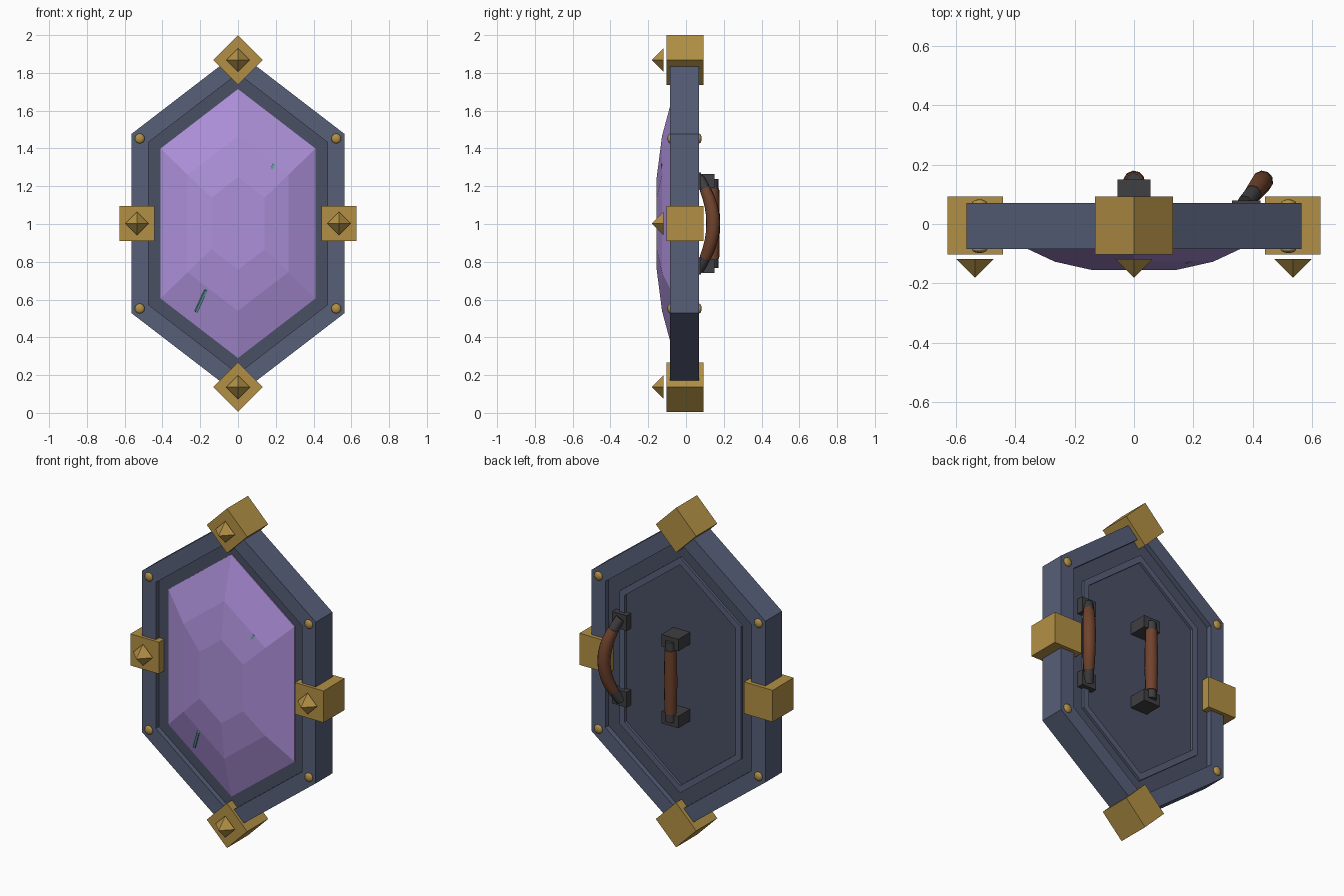
import bpy, bmesh, math
from mathutils import Vector, Matrix

if "Cube" in bpy.data.objects:
    bpy.data.objects.remove(bpy.data.objects["Cube"])

CZ = 1.0025  # height of the shield centre


def mat(name, rgb):
    m = bpy.data.materials.new(name)
    m.diffuse_color = (*rgb, 1)
    m.use_nodes = True
    m.node_tree.nodes["Principled BSDF"].inputs["Base Color"].default_value = m.diffuse_color
    return m


STEEL = mat("steel_blue", (0.095, 0.115, 0.19))
PLATE = mat("dark_plate", (0.068, 0.08, 0.13))
GOLD = mat("gold", (0.45, 0.28, 0.06))
GEM = mat("violet_gem", (0.42, 0.28, 0.70))
TEAL = mat("teal_shard", (0.12, 0.42, 0.38))
LEATHER = mat("brown_grip", (0.16, 0.055, 0.026))
IRON = mat("iron", (0.05, 0.05, 0.055))


def finish(name, bm, m, smooth=False):
    bmesh.ops.recalc_face_normals(bm, faces=bm.faces)
    me = bpy.data.meshes.new(name)
    bm.to_mesh(me)
    bm.free()
    me.materials.append(m)
    if smooth:
        for p in me.polygons:
            p.use_smooth = True
    ob = bpy.data.objects.new(name, me)
    bpy.context.collection.objects.link(ob)
    return ob


def hex_loop(w, y):
    """Tall hexagon of half width w, kept parallel to the rim."""
    apex = 0.9075 - 1.262 * (0.565 - w)
    c = apex - 0.768 * w
    return [(x, y, CZ + z) for x, z in
            ((0, apex), (w, c), (w, -c), (0, -apex), (-w, -c), (-w, c))]


def scaled_loop(w, y, s):
    return [(x * s, y, CZ + (z - CZ) * s) for x, _, z in hex_loop(w, y)]


def loft(name, loops, m, ring=False):
    bm = bmesh.new()
    vs = [[bm.verts.new(p) for p in lp] for lp in loops]
    pairs = list(zip(vs, vs[1:]))
    if ring:
        pairs.append((vs[-1], vs[0]))
    for a, b in pairs:
        for i in range(6):
            j = (i + 1) % 6
            bm.faces.new((a[i], a[j], b[j], b[i]))
    if not ring:
        bm.faces.new(vs[0])
        bm.faces.new(vs[-1])
    return finish(name, bm, m)


def box(name, loc, size, m, rot_y=0):
    bm = bmesh.new()
    bmesh.ops.create_cube(bm, size=1)
    bm.transform(Matrix.Translation(loc) @ Matrix.Rotation(rot_y, 4, 'Y')
                 @ Matrix.Diagonal((*size, 1)))
    return finish(name, bm, m)


def tube(name, pts, radii, m, sides=10):
    """Sweep a round section along a path lying in a plane containing z."""
    pts = [Vector(p) for p in pts]
    bm = bmesh.new()
    rings = []
    for i, p in enumerate(pts):
        t = (pts[min(i + 1, len(pts) - 1)] - pts[max(i - 1, 0)]).normalized()
        u = t.cross(Vector((0.86, -0.51, 0))).normalized()
        v = t.cross(u)
        rings.append([bm.verts.new(p + radii[i] * (u * math.cos(a) + v * math.sin(a)))
                      for a in (2 * math.pi * k / sides for k in range(sides))])
    for a, b in zip(rings, rings[1:]):
        for k in range(sides):
            j = (k + 1) % sides
            bm.faces.new((a[k], a[j], b[j], b[k]))
    bm.faces.new(rings[0])
    bm.faces.new(rings[-1])
    ob = finish(name, bm, m)
    bpy.context.view_layer.objects.active = ob
    ob.select_set(True)
    bpy.ops.object.shade_smooth_by_angle(angle=math.radians(40))
    ob.select_set(False)
    return ob


# Body: outer rim, backing plate and raised rear border
loft("outer_rim", [hex_loop(0.565, -0.085), hex_loop(0.565, 0.07),
                   hex_loop(0.475, 0.07), hex_loop(0.475, -0.085)], STEEL, ring=True)
loft("backing_plate", [hex_loop(0.48, -0.055), hex_loop(0.48, 0.04)], PLATE)
loft("rear_border", [hex_loop(0.395, 0.035), hex_loop(0.395, 0.055),
                     hex_loop(0.36, 0.055), hex_loop(0.36, 0.035)], STEEL, ring=True)

# Faceted gem
loft("gem", [hex_loop(0.41, -0.05), hex_loop(0.41, -0.06),
             scaled_loop(0.41, -0.127, 0.65), scaled_loop(0.41, -0.155, 0.31 / 0.9)], GEM)

# Teal shards poking out of the gem
for name, a, b, r in (("lower_shard", (-0.222, -0.088, 0.535), (-0.17, -0.124, 0.65), 0.010),
                      ("upper_shard", (0.178, -0.127, 1.29), (0.19, -0.124, 1.318), 0.008)):
    tube(name, [a, b], [r, r], TEAL, sides=4)

# Gold corner blocks with pyramid studs
for name, x, z, rot in (("top_block", 0, 0.866, math.pi / 4),
                        ("bottom_block", 0, -0.866, math.pi / 4),
                        ("left_block", -0.535, 0, 0), ("right_block", 0.535, 0, 0)):
    box(name, (x, -0.005, CZ + z), (0.186, 0.195, 0.186), GOLD, rot)
    bm = bmesh.new()
    base = [bm.verts.new((x + dx, -0.118, CZ + z + dz)) for dx, dz in
            ((0.063, 0), (0, 0.063), (-0.063, 0), (0, -0.063))]
    tip = bm.verts.new((x, -0.181, CZ + z))
    bm.faces.new(base)
    for i in range(4):
        bm.faces.new((base[i], base[(i + 1) % 4], tip))
    finish(name.replace("block", "stud"), bm, GOLD)

# Rivets on both sides of the rim
for sx in (-1, 1):
    for sz in (-1, 1):
        for side, y in (("front", -0.085), ("back", 0.07)):
            bm = bmesh.new()
            bmesh.ops.create_uvsphere(bm, u_segments=12, v_segments=8, radius=0.026)
            bm.transform(Matrix.Translation((sx * 0.52, y, CZ + sz * 0.45))
                         @ Matrix.Diagonal((1, 0.5, 1, 1)))
            finish("rivet_" + side, bm, GOLD, smooth=True)

# Straight centre handle
for s in (-1, 1):
    box("handle_mount", (0, 0.093, CZ + s * 0.226), (0.11, 0.114, 0.07), IRON)
tube("handle_rod", [(0, 0.143, CZ - 0.235), (0, 0.143, CZ + 0.235)], [0.028] * 2, IRON)
tube("handle_grip", [(0, 0.143, CZ + z) for z in (-0.185, 0, 0.185)],
     [0.033, 0.037, 0.033], LEATHER)

# Curved side handle leaning outwards


def arc(z):
    k = 1 - (z / 0.24) ** 2
    return (0.375 + 0.058 * k, 0.07 + 0.074 * k, CZ + z)


for s in (-1, 1):
    box("arm_loop_pad", (0.378, 0.057, CZ + s * 0.225), (0.095, 0.044, 0.09), IRON)
    tube("arm_loop_end", [arc(s * z) for z in (0.24, 0.205, 0.165)], [0.028] * 3, IRON)
tube("arm_loop_grip", [arc(-0.18 + 0.045 * i) for i in range(9)],
     [0.03, 0.033, 0.035, 0.036, 0.036, 0.036, 0.035, 0.033, 0.03], LEATHER)
